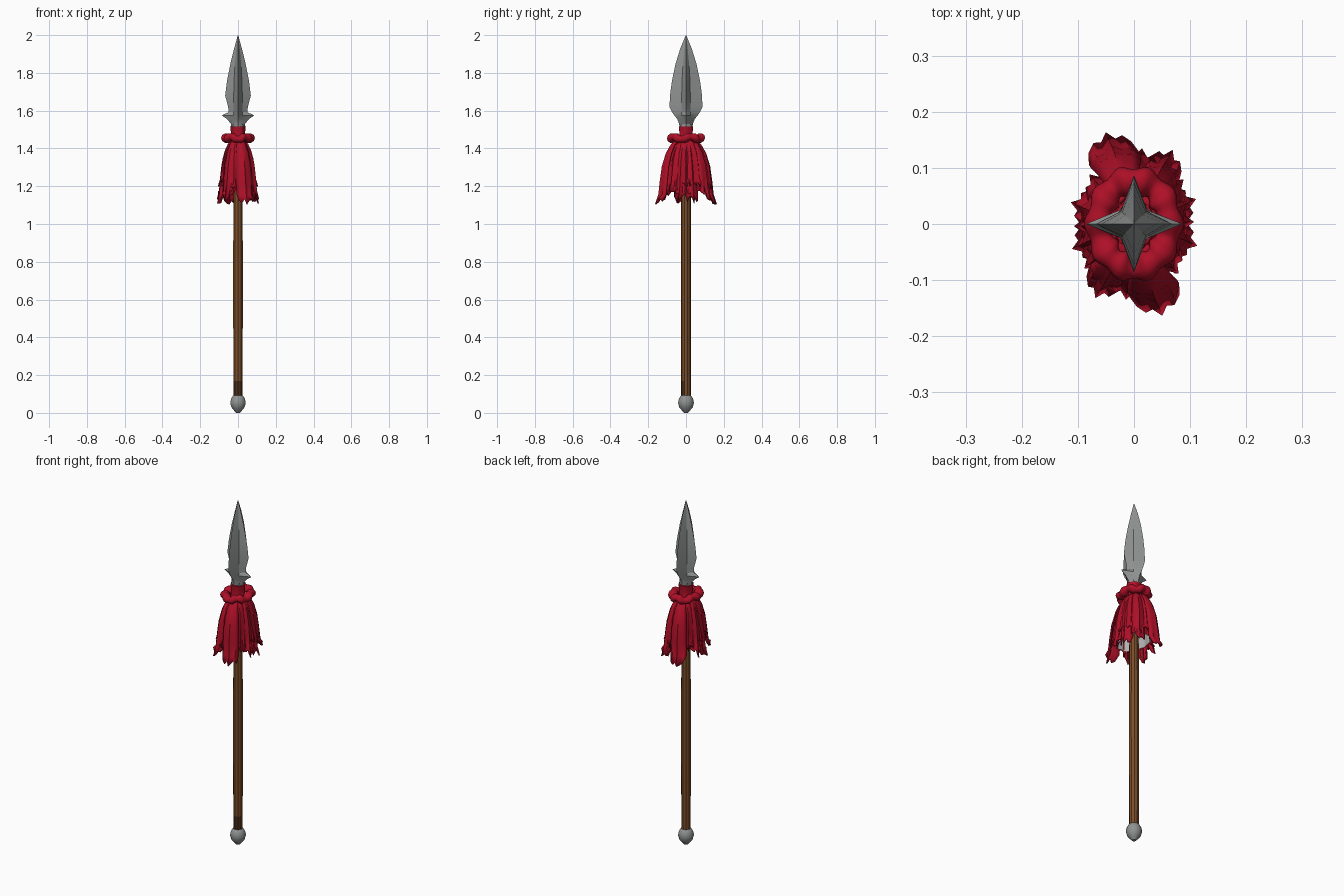
import bpy, bmesh, math, random
from math import sin, cos, pi, radians

if "Cube" in bpy.data.objects:
    bpy.data.objects.remove(bpy.data.objects["Cube"])

random.seed(4)


def material(name, r, g, b):
    m = bpy.data.materials.new(name)
    m.diffuse_color = (r, g, b, 1)
    m.use_nodes = True
    m.node_tree.nodes["Principled BSDF"].inputs["Base Color"].default_value = m.diffuse_color
    return m


STEEL = material("steel", 0.28, 0.29, 0.29)
WOOD = material("wood", 0.20, 0.075, 0.022)
DARK = material("dark_wood", 0.07, 0.027, 0.010)
RED = material("red_cloth", 0.42, 0.005, 0.020)
LINING = material("pale_lining", 0.45, 0.45, 0.45)


def loft(name, rows, mats, closed=True, caps=True, angle=30):
    """Skin equal-length rows of points, bottom to top, into one object."""
    bm = bmesh.new()
    vs = [[bm.verts.new(p) for p in row] for row in rows]
    n = len(rows[0])
    for a, b in zip(vs, vs[1:]):
        for i in range(n if closed else n - 1):
            j = (i + 1) % n
            bm.faces.new((a[i], a[j], b[j], b[i]))
    if closed and caps:
        bm.faces.new(vs[0][::-1])
        bm.faces.new(vs[-1])
    bm.normal_update()
    me = bpy.data.meshes.new(name)
    bm.to_mesh(me)
    bm.free()
    ob = bpy.data.objects.new(name, me)
    bpy.context.collection.objects.link(ob)
    for m in mats:
        me.materials.append(m)
    bpy.ops.object.select_all(action='DESELECT')
    ob.select_set(True)
    bpy.context.view_layer.objects.active = ob
    bpy.ops.object.shade_smooth_by_angle(angle=radians(angle))
    return ob


def ring(rx, ry, z, n, wave=0.0, lobes=0):
    out = []
    for i in range(n):
        a = 2 * pi * (i + 0.5) / n
        k = 1 + wave * cos(lobes * a)
        out.append((rx * k * cos(a), ry * k * sin(a), z))
    return out


# Wooden shaft with a dark worn patch at the foot
shaft = loft("shaft", [ring(r, r, z, 10) for z, r in
             ((0.08, 0.025), (0.17, 0.026), (0.8, 0.027), (1.2, 0.025), (1.52, 0.024))],
             (WOOD, DARK))
for p in shaft.data.polygons:
    if p.center.z < 0.17 and p.normal.y < -0.25:
        p.material_index = 1

# Steel butt ball, slightly drawn down at the bottom
prof = [(0.010, 0.0), (0.022, 0.013), (0.036, 0.030), (0.042, 0.053),
        (0.038, 0.074), (0.027, 0.092), (0.012, 0.099)]
loft("butt_ball", [ring(r, r, z, 14) for r, z in prof], (STEEL,), angle=40)

# Spearhead: four-pointed star section; columns are z, x reach, y reach, core
head = [(1.49, 0.034, 0.034, 0.026), (1.53, 0.037, 0.036, 0.025),
        (1.555, 0.058, 0.046, 0.025), (1.575, 0.086, 0.062, 0.025),
        (1.592, 0.050, 0.074, 0.024), (1.62, 0.052, 0.087, 0.023),
        (1.68, 0.068, 0.085, 0.023), (1.76, 0.058, 0.074, 0.021),
        (1.85, 0.040, 0.055, 0.016), (1.93, 0.020, 0.030, 0.009),
        (2.0, 0.001, 0.001, 0.0006)]
rows = []
for z, x, y, c in head:
    rows.append([(x, 0, z), (c, c, z), (0, y, z), (-c, c, z),
                 (-x, 0, z), (-c, -c, z), (0, -y, z), (c, -c, z)])
loft("spearhead", rows, (STEEL,), angle=25)

# Cloth collar gathered round the neck
loft("collar", [ring(r, r, z, 24, 0.05, 6) for z, r in
                ((1.43, 0.045), (1.46, 0.037), (1.49, 0.037), (1.515, 0.040), (1.517, 0.033))],
     (RED,), angle=50)

# Pleated ruffle: a lumpy ring
rows = []
for i in range(61):
    a = 2 * pi * i / 60
    minor = 0.025 * (0.85 + 0.15 * cos(10 * a))
    row = []
    for j in range(10):
        b = 2 * pi * j / 10
        k = minor * cos(b) * 1.1
        row.append(((0.062 + k) * cos(a), (0.078 + k) * sin(a),
                    1.455 + 0.006 * sin(5 * a) + minor * sin(b)))
    rows.append(row)
ruffle = loft("ruffle", rows, (RED,), caps=False, angle=60)
bm = bmesh.new()
bm.from_mesh(ruffle.data)
bmesh.ops.remove_doubles(bm, verts=bm.verts, dist=0.0002)
bmesh.ops.recalc_face_normals(bm, faces=bm.faces)
bm.to_mesh(ruffle.data)
bm.free()

# Under-skirt behind the strips, with pale inner lining
skirt = ((1.175, 0.078, 0.110), (1.25, 0.076, 0.108), (1.33, 0.066, 0.096),
         (1.40, 0.048, 0.078), (1.45, 0.030, 0.040))
loft("under_skirt", [ring(x, y, z, 40, 0.05, 10) for z, x, y in skirt],
     (RED,), caps=False, angle=50)
loft("skirt_lining", [ring(x - 0.008, y - 0.008, z, 40, 0.05, 10)[::-1] for z, x, y in skirt],
     (LINING,), caps=False, angle=50)


def strip(name, angle, reach, width, bottom, turn):
    """Hanging cloth strip: arched across, flared and ragged at the hem."""
    # share of the drop, share of the reach, share of the width
    path = ((1.0, 1.0, 0.86), (0.85, 0.90, 1.0), (0.65, 0.86, 1.0), (0.42, 0.80, 0.92),
            (0.22, 0.68, 0.76), (0.08, 0.52, 0.55), (0.0, 0.34, 0.35))
    hem = [random.uniform(0.0, 0.045) for _ in range(7)]
    hem[3] = 0.0
    rows = []
    for k, (drop, out, wide) in enumerate(path):
        row = []
        for i in range(7):
            u = (i - 3) / 3
            fold = 0.007 * cos(2.5 * pi * u) * drop
            r = reach * out - 0.024 * u * u * wide + fold - 0.006
            side = width * wide * u + turn * drop * drop
            z = 1.45 - (1.45 - bottom) * drop + (hem[i] if k == 0 else 0)
            row.append((r * cos(angle) - side * sin(angle),
                        r * sin(angle) + side * cos(angle), z))
        rows.append(row)
    ob = loft(name, rows, (RED,), closed=False, angle=40)
    mod = ob.modifiers.new("thickness", 'SOLIDIFY')
    mod.thickness = 0.007
    mod.offset = -1


# Strips repeat with a half turn: angle, reach, half width, hem height, sideways drift
strips = ((105, 0.170, 0.046, 1.105, 0.006), (64, 0.148, 0.036, 1.125, -0.004),
          (20, 0.118, 0.037, 1.11, 0.004), (-17, 0.118, 0.037, 1.13, -0.004),
          (42, 0.118, 0.036, 1.20, 0.0), (132, 0.118, 0.036, 1.17, 0.0),
          (2, 0.106, 0.036, 1.20, 0.0), (84, 0.135, 0.038, 1.19, 0.0))
for half in (0, 180):
    for i, (a, reach, w, z, turn) in enumerate(strips):
        strip(f"cloth_strip_{'back' if half == 0 else 'front'}_{i + 1}",
              radians(a + half), reach, w, z, turn)
